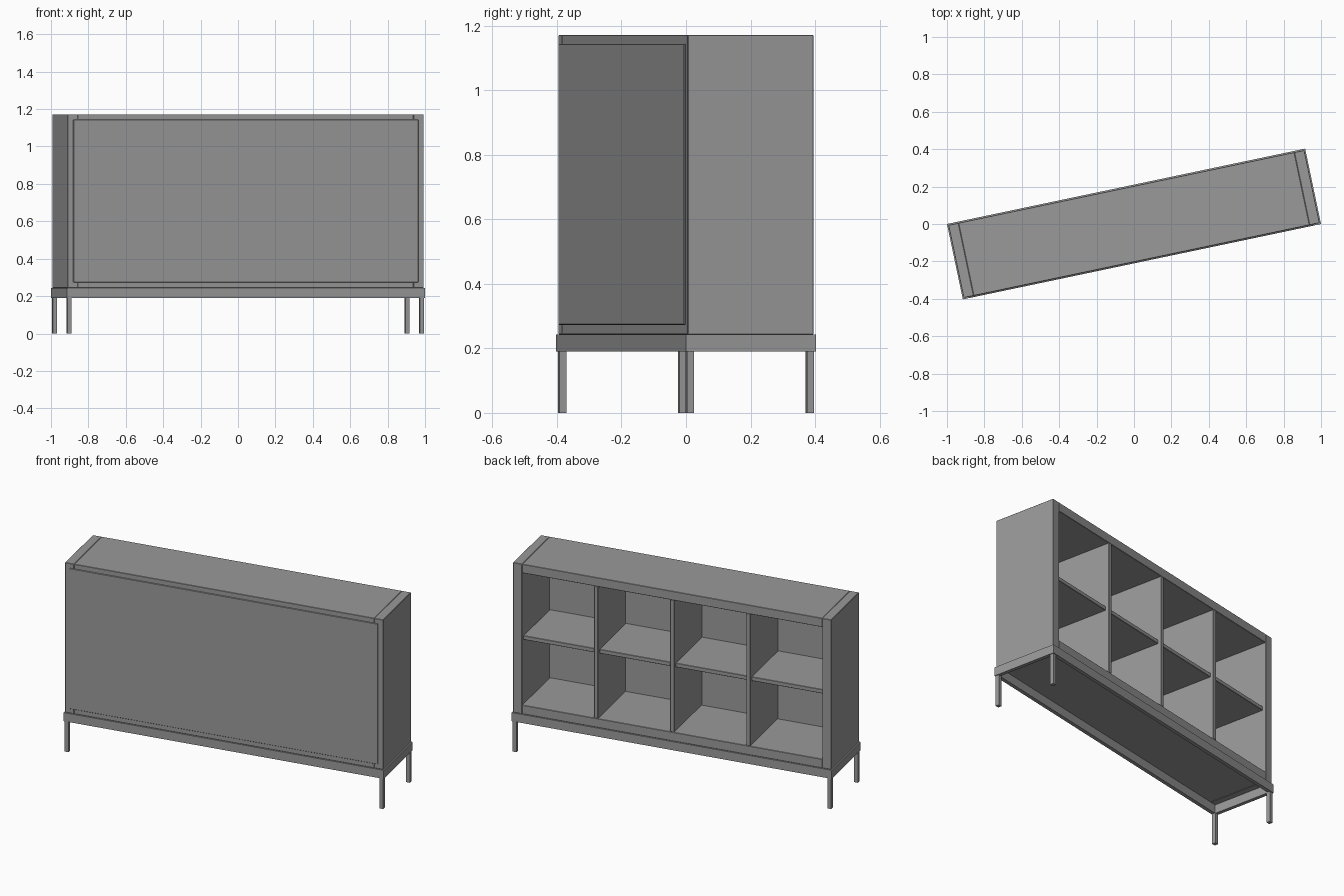
import bpy, bmesh
from math import radians
from mathutils import Matrix, Vector

if "Cube" in bpy.data.objects:
    bpy.data.objects.remove(bpy.data.objects["Cube"])

TURN = Matrix.Rotation(radians(11.88), 4, 'Z')   # whole cabinet is turned on the floor
L, D = 1.945, 0.398        # carcass length and depth
BL, BD = 1.957, 0.412      # base frame length and depth
Z0, Z1, Z2 = 0.19, 0.243, 1.172   # leg top, frame top, cabinet top
T = 0.055                  # carcass board thickness
W = 0.022                  # leg and rail width

dark = bpy.data.materials.new("dark_grey")
dark.diffuse_color = (0.32, 0.32, 0.32, 1)
dark.use_nodes = True
dark.node_tree.nodes["Principled BSDF"].inputs["Base Color"].default_value = dark.diffuse_color


def box(name, lo, hi, bevel=0.0):
    """Axis-aligned box in cabinet space, then turned into place."""
    lo, hi = Vector(lo), Vector(hi)
    bm = bmesh.new()
    bmesh.ops.create_cube(bm, size=1)
    bmesh.ops.scale(bm, vec=hi - lo, verts=bm.verts)
    mesh = bpy.data.meshes.new(name)
    bm.to_mesh(mesh)
    bm.free()
    mesh.materials.append(dark)
    ob = bpy.data.objects.new(name, mesh)
    ob.matrix_world = TURN @ Matrix.Translation((lo + hi) / 2)
    bpy.context.collection.objects.link(ob)
    if bevel:
        mod = ob.modifiers.new("eased_edges", 'BEVEL')
        mod.width, mod.segments = bevel, 1
    return ob


def board(name, lo, hi):
    """Wooden board with slightly eased edges, so the joints read as seams."""
    return box(name, lo, hi, 0.002)


x, y = L / 2, D / 2
xi = x - T                 # inner half length

# Carcass: full-height sides, top and bottom between them
board("left_side", (-x, -y, Z1), (-xi, y, Z2))
board("right_side", (xi, -y, Z1), (x, y, Z2))
board("top_board", (-xi, -y, Z2 - T), (xi, y, Z2))
board("bottom_board", (-xi, -y, Z1), (xi, y, Z1 + T))

# Front panel laid over the carcass edges
m = 0.03
board("front_panel", (-x + m, -y - 0.007, Z1 + m), (x - m, -y, Z2 - m + 0.002))

# Dividers and shelves of the open back
DT, ST = 0.025, 0.025
bay = (2 * xi - 3 * DT) / 4
zm = (Z1 + Z2) / 2
for i in range(4):
    x0 = -xi + i * (bay + DT)
    board(f"shelf_{i + 1}", (x0, -y, zm - ST / 2), (x0 + bay, y - 0.02, zm + ST / 2))
    if i < 3:
        board(f"divider_{i + 1}", (x0 + bay, -y, Z1 + T), (x0 + bay + DT, y, Z2 - T))

# Base frame: four rails, open underneath
bx, by = BL / 2, BD / 2
for s, side in ((-1, "front"), (1, "back")):
    a, b = sorted((s * by, s * (by - W)))
    box(f"{side}_rail", (-bx, a, Z0), (bx, b, Z1))
for s, side in ((-1, "left"), (1, "right")):
    a, b = sorted((s * bx, s * (bx - W)))
    box(f"{side}_rail", (a, -by + W, Z0), (b, by - W, Z1))

# Square legs at the frame corners
g = 0.005
for sx, nx in ((-1, "left"), (1, "right")):
    for sy, ny in ((-1, "front"), (1, "back")):
        xa, xb = sorted((sx * (bx - g), sx * (bx - g - W)))
        ya, yb = sorted((sy * (by - g), sy * (by - g - W)))
        box(f"{ny}_{nx}_leg", (xa, ya, 0), (xb, yb, Z0))
